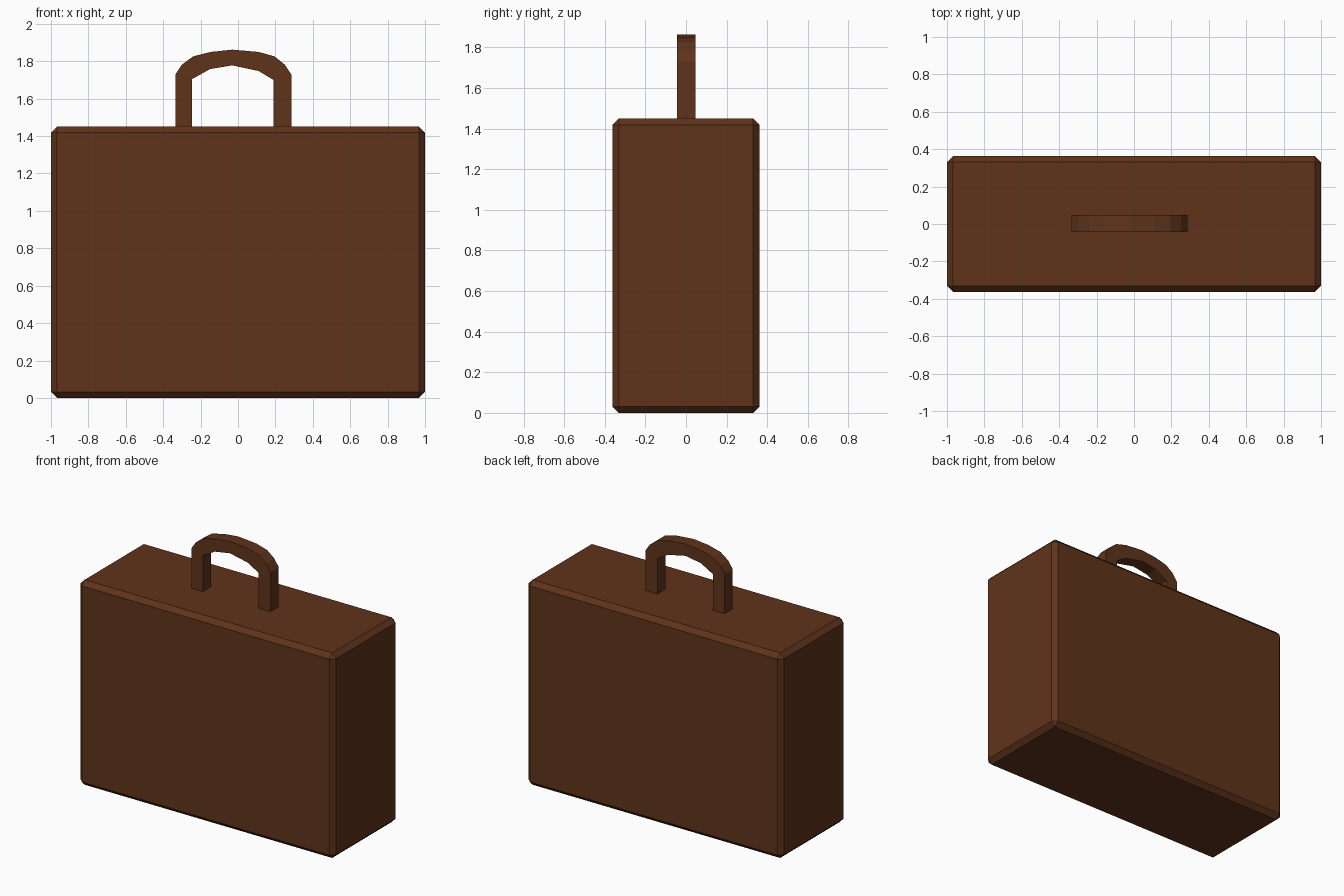
import bpy, bmesh

if "Cube" in bpy.data.objects:
    bpy.data.objects.remove(bpy.data.objects["Cube"])

leather = bpy.data.materials.new("brown_leather")
leather.diffuse_color = (0.115, 0.033, 0.011, 1)
leather.use_nodes = True
leather.node_tree.nodes["Principled BSDF"].inputs["Base Color"].default_value = leather.diffuse_color


def make_object(name, bm):
    bmesh.ops.recalc_face_normals(bm, faces=bm.faces[:])
    mesh = bpy.data.meshes.new(name)
    bm.to_mesh(mesh)
    bm.free()
    mesh.materials.append(leather)
    obj = bpy.data.objects.new(name, mesh)
    bpy.context.collection.objects.link(obj)
    return obj


# Case body: a box with one flat chamfer on every edge
bm = bmesh.new()
bmesh.ops.create_cube(bm, size=1)
for v in bm.verts:
    v.co = (v.co.x * 2.0, v.co.y * 0.725, (v.co.z + 0.5) * 1.45)
case = make_object("case_body", bm)
chamfer = case.modifiers.new("chamfer", 'BEVEL')
chamfer.width = 0.032
chamfer.segments = 1

# Handle: flat arched strap, outer and inner outline, extruded in depth
outer = [(-0.335, 1.44), (-0.335, 1.73), (-0.30, 1.782), (-0.24, 1.826),
         (-0.145, 1.85), (-0.03, 1.862), (0.11, 1.85), (0.195, 1.826),
         (0.25, 1.782), (0.285, 1.73), (0.285, 1.44)]
inner = [(0.19, 1.44), (0.19, 1.70), (0.11, 1.748), (-0.03, 1.778),
         (-0.15, 1.758), (-0.245, 1.705), (-0.245, 1.44)]
bm = bmesh.new()
outline = bm.faces.new([bm.verts.new((x, -0.044, z)) for x, z in outer + inner])
side = bmesh.ops.extrude_face_region(bm, geom=[outline])
bmesh.ops.translate(bm, vec=(0, 0.092, 0),
                    verts=[g for g in side["geom"] if isinstance(g, bmesh.types.BMVert)])
make_object("handle", bm)
